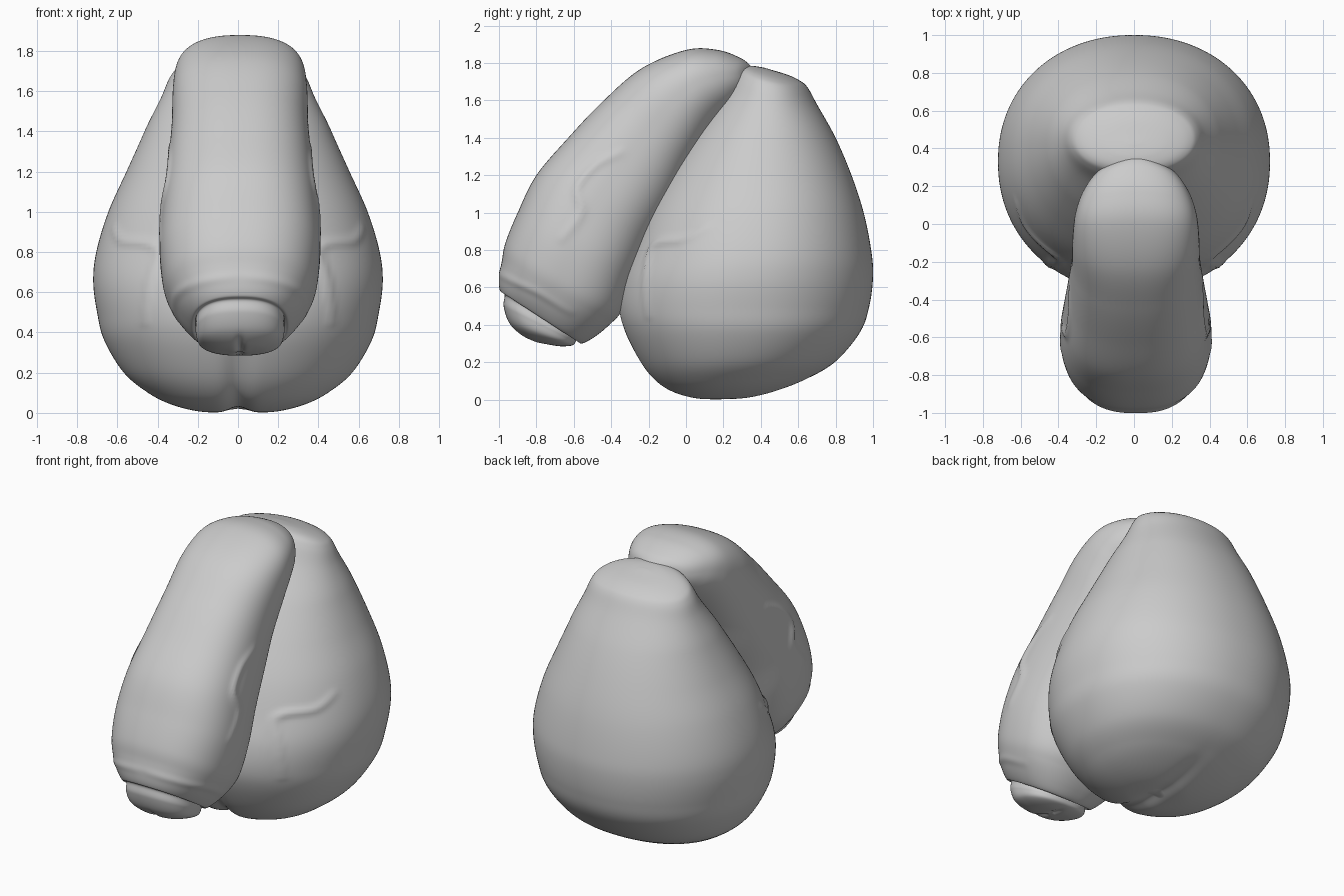
import bpy, bmesh
from math import sin, cos, pi, exp, copysign
from mathutils import Vector
from mathutils.bvhtree import BVHTree
from mathutils.kdtree import KDTree

if "Cube" in bpy.data.objects:
    bpy.data.objects.remove(bpy.data.objects["Cube"])

SIDES, STEPS = 144, 11


def ramp(v, lo, hi):
    t = max(0, min(1, (v - lo) / (hi - lo)))
    return t * t * (3 - 2 * t)


def catmull(a, b, c, d, t):
    return [0.5 * (2 * q + (r - p) * t + (2 * p - 5 * q + 4 * r - s) * t * t
                   + (3 * q - p - 3 * r + s) * t ** 3) for p, q, r, s in zip(a, b, c, d)]


def smooth_rows(rows, steps):
    out = []
    for i in range(len(rows) - 1):
        a, d = rows[max(i - 1, 0)], rows[min(i + 2, len(rows) - 1)]
        out += [catmull(a, rows[i], rows[i + 1], d, k / steps) for k in range(steps)]
    return out + [list(rows[-1])]


def power(v, n):
    return copysign(abs(v) ** (2 / n), v)


def raise_lines(bm, lines):
    """Raise soft mirrored ridges along lines projected onto the surface."""
    tree = BVHTree.FromBMesh(bm)
    for pts, height, width in lines:
        path = smooth_rows(pts, 20)
        kd = KDTree(len(path))
        for i, q in enumerate(path):
            kd.insert(tree.find_nearest(Vector(q))[0], i)
        kd.balance()
        bm.normal_update()
        moves = []
        for v in bm.verts:
            _, i, d = kd.find(Vector((abs(v.co.x), v.co.y, v.co.z)))
            if d < width * 3:
                fade = 0.4 + 0.6 * sin(pi * i / (len(path) - 1))
                moves.append((v, v.normal * height * fade * exp(-(d / width) ** 2)))
        for v, m in moves:
            v.co += m


def loft(name, rows, n, sculpt, lines):
    """Each row: front y, z, back y, z, half width of one superellipse section."""
    bm = bmesh.new()
    rings = []
    for fy, fz, by, bz, w in smooth_rows(rows, STEPS):
        mid = Vector((0, (fy + by) / 2, (fz + bz) / 2))
        half = Vector((0, (fy - by) / 2, (fz - bz) / 2))
        ring = []
        for k in range(SIDES):
            a = 2 * pi * k / SIDES
            p = mid + half * power(cos(a), n)
            p.x = w * power(sin(a), n)
            ring.append(bm.verts.new(sculpt(p, mid)))
        rings.append(ring)
    for a, b in zip(rings, rings[1:]):
        for k in range(SIDES):
            j = (k + 1) % SIDES
            bm.faces.new((a[k], a[j], b[j], b[k]))
    for ring in (rings[0], rings[-1]):
        c = bm.verts.new(sum((v.co for v in ring), Vector()) / SIDES)
        for k in range(SIDES):
            bm.faces.new((ring[k], ring[(k + 1) % SIDES], c))
    bmesh.ops.recalc_face_normals(bm, faces=bm.faces)
    raise_lines(bm, lines)
    for f in bm.faces:
        f.smooth = True
    mesh = bpy.data.meshes.new(name)
    bm.to_mesh(mesh)
    bm.free()
    obj = bpy.data.objects.new(name, mesh)
    bpy.context.collection.objects.link(obj)
    return obj


# lower sac: rounded pear with a shallow seam underneath and a sloped top
def shape_sac(p, mid):
    depth = 0.032 * exp(-(p.x / 0.06) ** 2) * (1 - ramp(p.z, 0.15, 0.6)) * (1 - ramp(p.y, 0.1, 0.75))
    p = p + (Vector((0, 0.3, 0.6)) - p).normalized() * depth
    p.z -= 0.3 * p.x ** 2 * ramp(mid.z, 1.4, 1.7)
    return p


sac_rows = [
    (0.16, 0.0, 0.24, 0.0, 0.05), (0.04, 0.005, 0.36, 0.012, 0.20),
    (-0.08, 0.04, 0.50, 0.05, 0.34), (-0.17, 0.10, 0.645, 0.11, 0.455),
    (-0.25, 0.2, 0.80, 0.205, 0.57), (-0.33, 0.36, 0.93, 0.36, 0.665),
    (-0.36, 0.49, 0.98, 0.5, 0.70), (-0.345, 0.64, 1.0, 0.66, 0.72),
    (-0.29, 0.8, 0.99, 0.8, 0.705), (-0.21, 1.0, 0.95, 1.0, 0.645),
    (-0.10, 1.2, 0.885, 1.2, 0.555), (0.03, 1.4, 0.80, 1.4, 0.465),
    (0.18, 1.61, 0.70, 1.58, 0.385), (0.25, 1.73, 0.65, 1.67, 0.34),
    (0.29, 1.775, 0.61, 1.705, 0.29), (0.35, 1.785, 0.55, 1.735, 0.18),
    (0.42, 1.775, 0.47, 1.76, 0.04)]
sac_vein = [(0.64, 0.1, 0.93), (0.58, -0.02, 0.86), (0.42, -0.2, 0.83),
            (0.43, -0.2, 0.65), (0.46, -0.2, 0.45)]
loft("sac", sac_rows, 2.12, shape_sac, [(sac_vein, 0.013, 0.022)])


# curved shaft with a rolled collar, a rounded tip and a rounded upper end
def shape_shaft(p, mid):
    d = 0.02 * exp(-(p.x / 0.02) ** 2 - ((p.z - 0.32) / 0.05) ** 2)
    p = p + Vector((0, 0.3, 0.8)) * d * ramp(-p.y, 0.62, 0.7)
    p.y -= 0.9 * p.x ** 2 * ramp(mid.y, -0.2, 0.35)
    return p


shaft_rows = [
    (-0.80, 0.305, -0.74, 0.295, 0.03), (-0.88, 0.345, -0.67, 0.285, 0.13),
    (-0.945, 0.41, -0.61, 0.29, 0.20), (-0.975, 0.50, -0.59, 0.31, 0.22),
    (-0.97, 0.56, -0.585, 0.335, 0.22), (-0.995, 0.585, -0.56, 0.30, 0.245),
    (-1.0, 0.65, -0.49, 0.335, 0.30), (-0.985, 0.74, -0.41, 0.40, 0.355),
    (-0.965, 0.84, -0.34, 0.48, 0.385), (-0.90, 1.0, -0.27, 0.65, 0.40),
    (-0.80, 1.2, -0.18, 0.85, 0.385), (-0.63, 1.4, -0.07, 1.05, 0.36),
    (-0.45, 1.59, 0.03, 1.25, 0.34), (-0.24, 1.77, 0.12, 1.4, 0.335),
    (0.0, 1.87, 0.2, 1.5, 0.32), (0.17, 1.87, 0.28, 1.58, 0.28),
    (0.295, 1.825, 0.33, 1.65, 0.20), (0.35, 1.78, 0.35, 1.71, 0.06)]
shaft_vein = [(0.34, -0.35, 1.32), (0.34, -0.48, 1.25), (0.36, -0.58, 1.13),
              (0.38, -0.56, 1.0), (0.38, -0.66, 0.86)]
collar_fold = [(0.0, -1.0, 0.68), (0.2, -0.95, 0.65), (0.32, -0.8, 0.58), (0.32, -0.62, 0.47)]
shaft = loft("shaft", shaft_rows, 2.4, shape_shaft,
             [(shaft_vein, 0.012, 0.022), (collar_fold, 0.006, 0.025)])
shaft.location.x = 0.01
